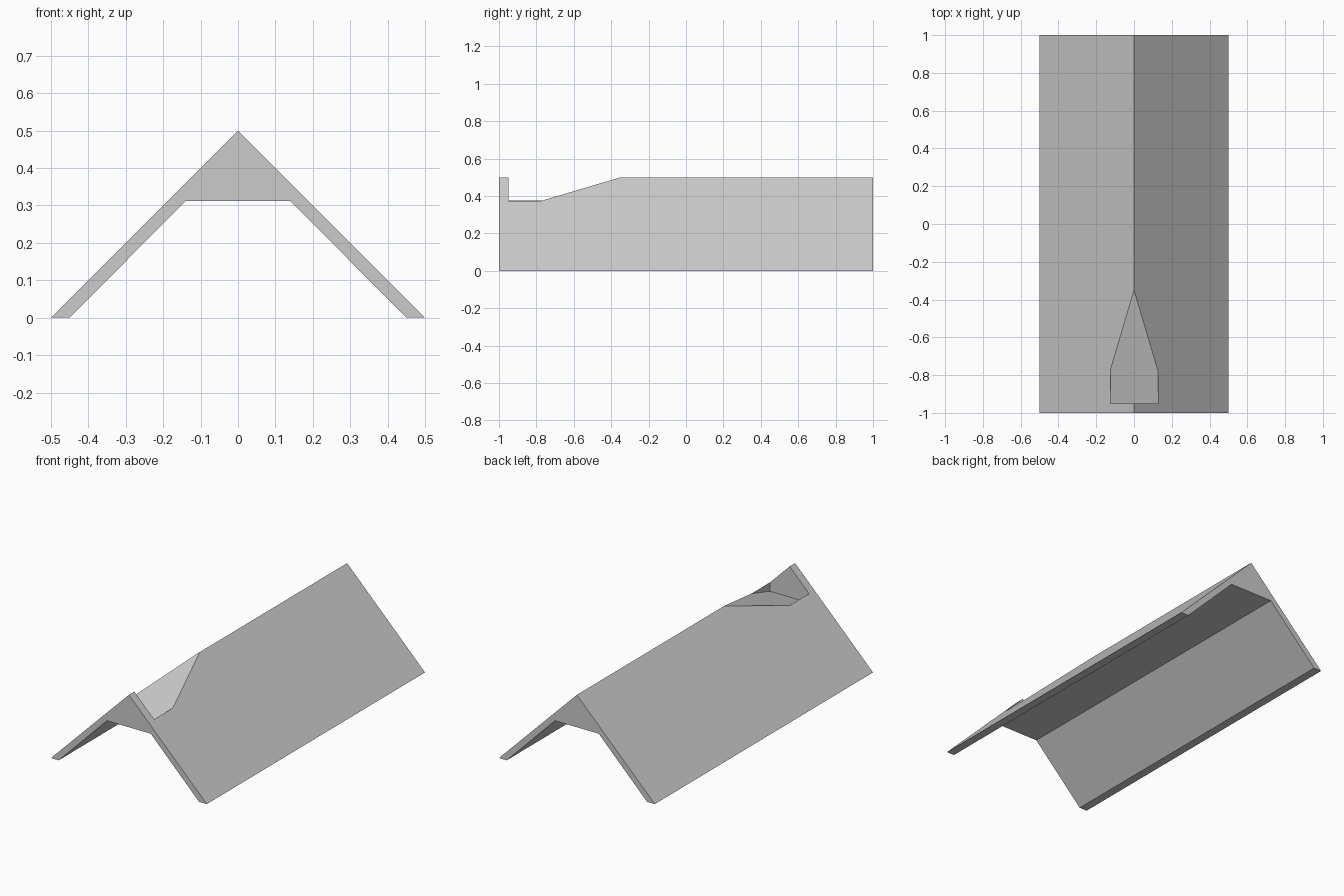
import bpy
import bmesh
from mathutils import Vector

old = bpy.data.objects.get("Cube")
if old:
    bpy.data.objects.remove(old, do_unlink=True)

grey = bpy.data.materials.new("plain_grey")
grey.use_nodes = True
colour = (0.6, 0.6, 0.6, 1)
grey.diffuse_color = colour
grey.node_tree.nodes["Principled BSDF"].inputs["Base Color"].default_value = colour


def extrude_profile(name, points, offset):
    """Make a solid by extruding a closed 3D outline along offset."""
    bm = bmesh.new()
    face = bm.faces.new([bm.verts.new(p) for p in points])
    result = bmesh.ops.extrude_face_region(bm, geom=[face], use_keep_orig=True)
    moved = [g for g in result["geom"] if isinstance(g, bmesh.types.BMVert)]
    bmesh.ops.translate(bm, verts=moved, vec=Vector(offset))
    bmesh.ops.recalc_face_normals(bm, faces=bm.faces[:])
    mesh = bpy.data.meshes.new(name)
    bm.to_mesh(mesh)
    bm.free()
    mesh.materials.append(grey)
    obj = bpy.data.objects.new(name, mesh)
    bpy.context.collection.objects.link(obj)
    return obj


# Gable roof with thin sides and a flat ceiling under the ridge
half = [(0.5, 0), (0.45, 0), (0.14, 0.312)]
outline = [(0, 0.5)] + half + [(-x, z) for x, z in reversed(half)]
roof = extrude_profile("ridge_roof", [(x, -1, z) for x, z in outline], (0, 2, 0))

# Sloping notch in the ridge, behind the thin front wall
slope = (0.5 - 0.322) / 0.6
wedge = [(-0.95, 0.322), (-0.2, 0.5 + 0.15 * slope), (-0.2, 0.7), (-0.95, 0.7)]
cutter = extrude_profile("notch_cutter", [(-0.125, y, z) for y, z in wedge], (0.252, 0, 0))
cutter.hide_render = True

cut = roof.modifiers.new("notch", "BOOLEAN")
cut.operation = "DIFFERENCE"
cut.solver = "EXACT"
cut.object = cutter
bpy.context.view_layer.objects.active = roof
bpy.ops.object.modifier_apply(modifier=cut.name)
bpy.data.objects.remove(cutter, do_unlink=True)
